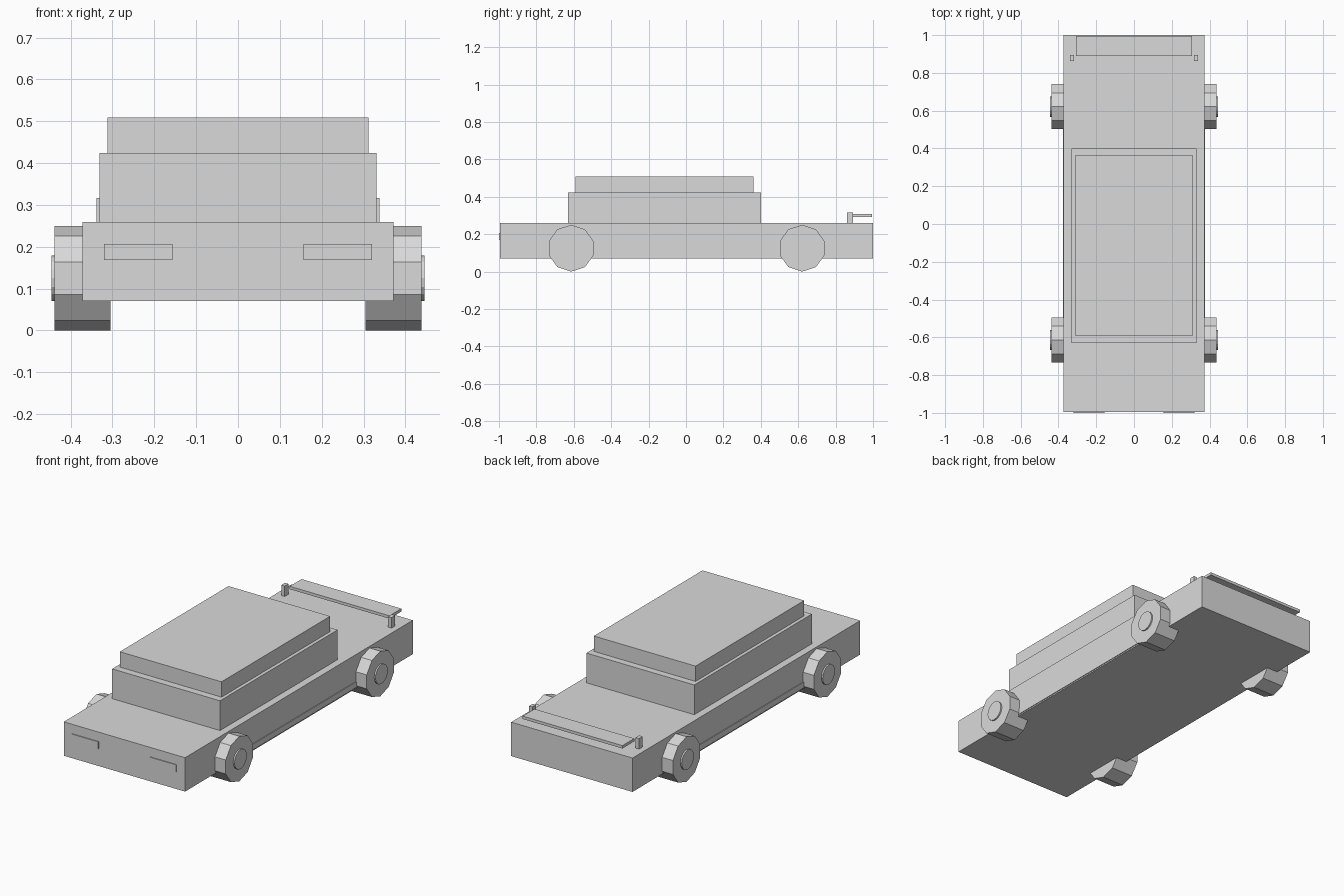
import bpy
from math import pi

cube = bpy.data.objects.get("Cube")
if cube:
    bpy.data.objects.remove(cube, do_unlink=True)

grey = bpy.data.materials.new("plain_grey")
grey.use_nodes = True
colour = (0.7, 0.7, 0.7, 1)
grey.diffuse_color = colour
grey.node_tree.nodes["Principled BSDF"].inputs["Base Color"].default_value = colour


def finish(name):
    obj = bpy.context.object
    obj.name = name
    obj.data.materials.append(grey)
    bpy.ops.object.transform_apply(location=False, rotation=True, scale=True)
    return obj


def box(name, x, y, z):
    """Box from (low, high) ranges on each axis."""
    spans = (x, y, z)
    bpy.ops.mesh.primitive_cube_add(size=1, location=[(a + b) / 2 for a, b in spans])
    bpy.context.object.scale = [abs(b - a) for a, b in spans]
    return finish(name)


def disc(name, sides, radius, x, y, z):
    """Cylinder with its axle along x and a vertex pointing up."""
    bpy.ops.mesh.primitive_cylinder_add(
        vertices=sides, radius=radius, depth=abs(x[1] - x[0]),
        location=(sum(x) / 2, y, z), rotation=(pi / 2, 0, pi / 2))
    return finish(name)


# Stacked body boxes
box("body", (-0.372, 0.372), (-0.995, 1.0), (0.071, 0.259))
box("cabin", (-0.331, 0.331), (-0.63, 0.4), (0.259, 0.424))
box("roof", (-0.312, 0.312), (-0.59, 0.362), (0.424, 0.509))

# Rear wing blade
box("wing_blade", (-0.306, 0.306), (0.89, 0.994), (0.292, 0.308))

for side, s in (("left", 1), ("right", -1)):
    # Headlight, side skirt and wing post
    box(side + "_headlight", (s * 0.157, s * 0.32), (-1.0, -0.99), (0.168, 0.207))
    box(side + "_skirt", (s * 0.36, s * 0.376), (-0.52, 0.52), (0.078, 0.11))
    box(side + "_wing_post", (s * 0.317, s * 0.338), (0.862, 0.894), (0.259, 0.317))
    # Ten-sided wheels with hubcaps
    for end, y in (("front", -0.614), ("rear", 0.621)):
        disc(f"{end}_{side}_wheel", 10, 0.125, (s * 0.305, s * 0.438), y, 0.125)
        disc(f"{end}_{side}_hubcap", 16, 0.054, (s * 0.43, s * 0.446), y, 0.125)
